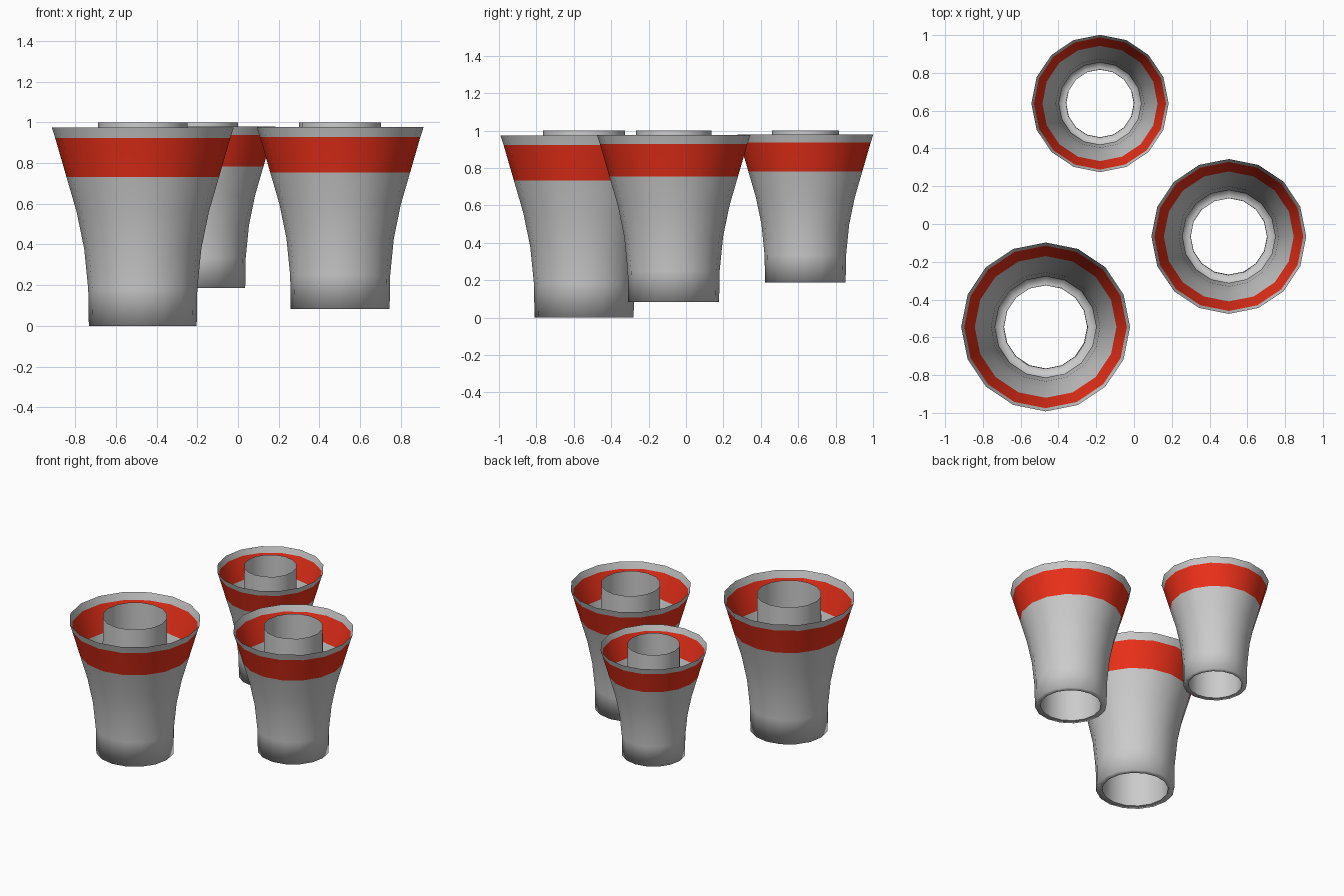
import bpy, bmesh
from math import sin, cos, pi

if "Cube" in bpy.data.objects:
    bpy.data.objects.remove(bpy.data.objects["Cube"])

SIDES = 16
red = bpy.data.materials.new("red_band")
red.diffuse_color = (0.85, 0.03, 0.01, 1)
red.use_nodes = True
red.node_tree.nodes["Principled BSDF"].inputs["Base Color"].default_value = red.diffuse_color
grey = bpy.data.materials.new("grey_body")
grey.diffuse_color = (0.8, 0.8, 0.8, 1)
grey.use_nodes = True
grey.node_tree.nodes["Principled BSDF"].inputs["Base Color"].default_value = grey.diffuse_color

# Flared shell profile of the largest nozzle (radius, height), underside first
SHELL = [(0.224, 0), (0.265, 0), (0.268, 0.18), (0.288, 0.38), (0.325, 0.56),
         (0.375, 0.732), (0.43, 0.922), (0.447, 0.974)]
BAND = 5  # profile segment painted red
TUBE = [(0.224, 0), (0.22, 1.0)]


def lathe(name, profile, centre, scale, band=None):
    """Revolve an open profile, scaled about the shared top height z = 1."""
    bm = bmesh.new()
    rings = [[bm.verts.new((r * scale * cos(2 * pi * i / SIDES),
                            r * scale * sin(2 * pi * i / SIDES),
                            1 - (1 - z) * scale)) for i in range(SIDES)]
             for r, z in profile]
    for k in range(len(rings) - 1):
        a, b = rings[k], rings[k + 1]
        for i in range(SIDES):
            j = (i + 1) % SIDES
            f = bm.faces.new((a[i], a[j], b[j], b[i]))
            f.smooth = True
            f.material_index = 1 if k == band else 0
    mesh = bpy.data.meshes.new(name)
    bm.to_mesh(mesh)
    bm.free()
    mesh.materials.append(grey)
    mesh.materials.append(red)
    ob = bpy.data.objects.new(name, mesh)
    ob.location = (*centre, 0)
    bpy.context.collection.objects.link(ob)


# Three nozzles of decreasing size, tops level
for label, centre, scale in [("large", (-0.468, -0.545), 1.0),
                             ("medium", (0.502, -0.066), 0.917),
                             ("small", (-0.18, 0.638), 0.813)]:
    lathe(label + "_nozzle_shell", SHELL, centre, scale, BAND)
    lathe(label + "_inner_tube", TUBE, centre, scale)
